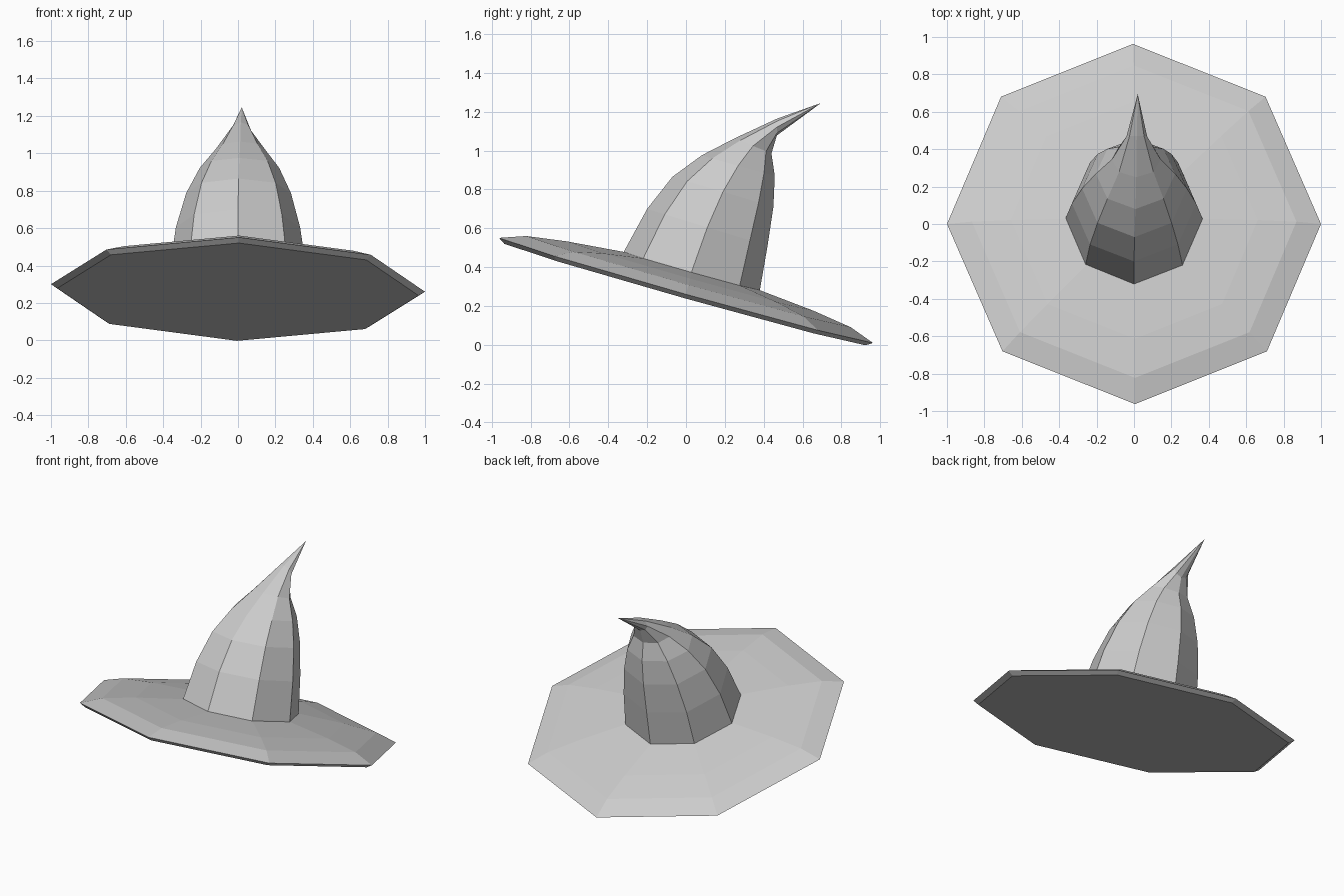
import bpy, bmesh
from math import sin, cos, pi, radians
from mathutils import Vector, Matrix

if "Cube" in bpy.data.objects:
    bpy.data.objects.remove(bpy.data.objects["Cube"])

SIDES = 8


def loft(name, rings, cap_start=True, cap_end=True, tip=None):
    """Skin a list of equal-sized vertex rings into one flat-shaded mesh."""
    bm = bmesh.new()
    loops = [[bm.verts.new(p) for p in ring] for ring in rings]
    for a, b in zip(loops, loops[1:]):
        for i in range(SIDES):
            j = (i + 1) % SIDES
            bm.faces.new((a[i], a[j], b[j], b[i]))
    if cap_start:
        bm.faces.new(loops[0][::-1])
    if tip is not None:
        t = bm.verts.new(tip)
        for i in range(SIDES):
            bm.faces.new((loops[-1][i], loops[-1][(i + 1) % SIDES], t))
    elif cap_end:
        bm.faces.new(loops[-1])
    bmesh.ops.recalc_face_normals(bm, faces=bm.faces[:])
    mesh = bpy.data.meshes.new(name)
    bm.to_mesh(mesh)
    bm.free()
    obj = bpy.data.objects.new(name, mesh)
    bpy.context.collection.objects.link(obj)
    return obj


ANGLES = [2 * pi * i / SIDES for i in range(SIDES)]

# Brim: octagonal disc with a domed top, tilted down towards the back
tilt = (Matrix.Translation((0, 0, 0.28))
        @ Matrix.Rotation(radians(1.15), 4, 'Y')
        @ Matrix.Rotation(radians(-15.7), 4, 'X'))
brim_profile = [(0.966, -0.022), (1.0, 0.0), (0.868, 0.047),
                (0.66, 0.077), (0.365, 0.104), (0.30, 0.106)]
loft("brim", [[tilt @ Vector((r * cos(a), r * sin(a), h)) for a in ANGLES]
              for r, h in brim_profile])

# Crown: tapering rings given as front (y, z), back (y, z), half width, x shift
crown_rings = [
    ((-0.335, 0.45), (0.377, 0.25), 0.368, 0.0),
    ((-0.32, 0.48), (0.38, 0.28), 0.366, 0.0),
    ((-0.20, 0.70), (0.42, 0.51), 0.332, 0.0),
    ((-0.07, 0.865), (0.45, 0.71), 0.28, 0.003),
    ((0.08, 0.975), (0.457, 0.87), 0.212, 0.008),
    ((0.25, 1.063), (0.44, 0.985), 0.13, 0.012),
    ((0.47, 1.165), (0.468, 1.078), 0.055, 0.015),
]
rings = []
for front, back, w, dx in crown_rings:
    f, b = Vector((0, *front)), Vector((0, *back))
    mid, half = (f + b) / 2, (b - f) / 2
    rings.append([mid + half * sin(a) + Vector((dx + w * cos(a), 0, 0))
                  for a in ANGLES])
loft("crown", rings, tip=(0.02, 0.695, 1.245))
